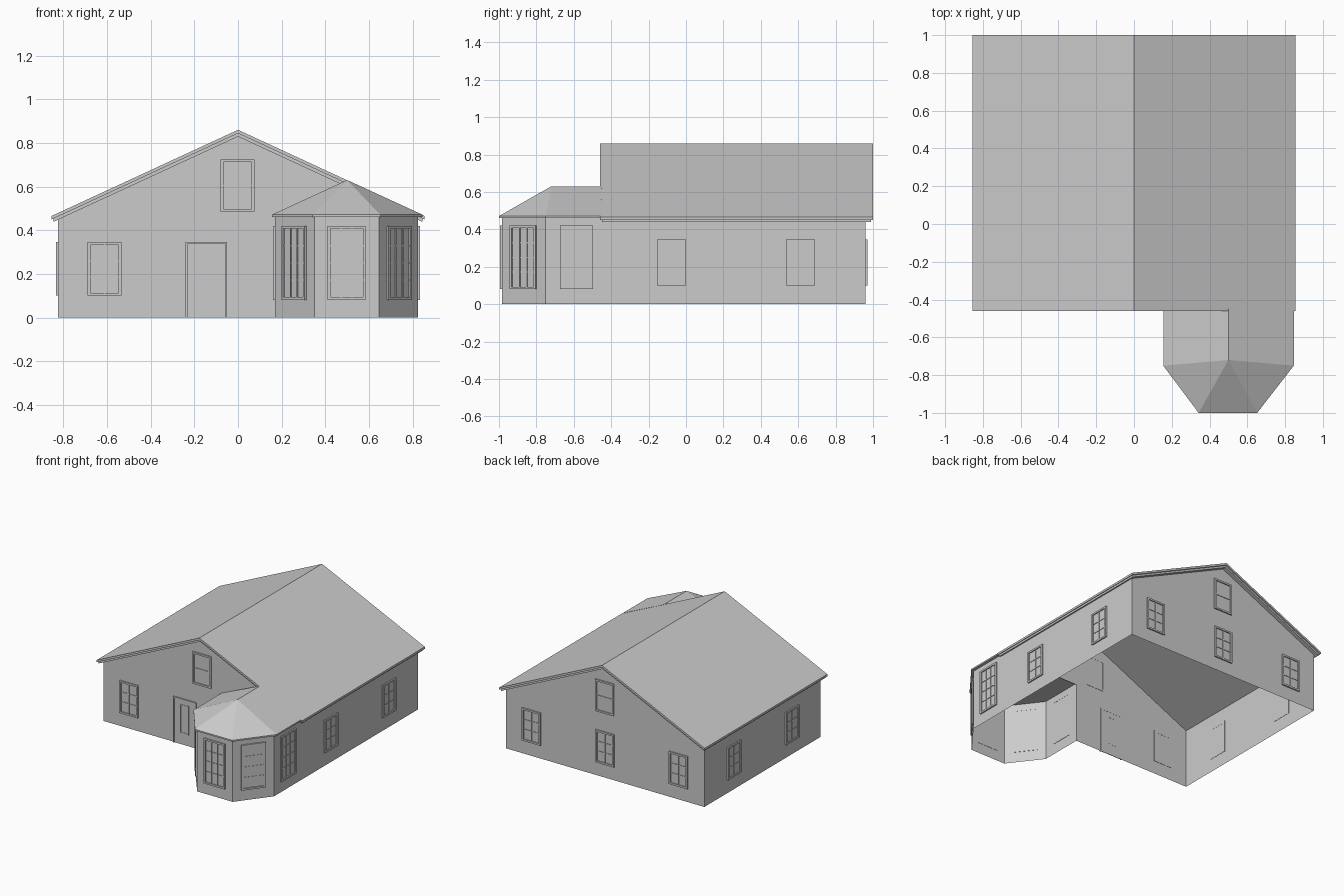
import bpy, bmesh, math
from mathutils import Matrix, Vector

if "Cube" in bpy.data.objects:
    bpy.data.objects.remove(bpy.data.objects["Cube"])

W, FRONT, BACK = 0.825, -0.42, 0.96      # main wall extents
SLOPE, EAVE, PEAK = 0.462, 0.449, 0.83   # roof pitch, wall top, gable top


def make(name, verts, faces):
    bm = bmesh.new()
    vs = [bm.verts.new(v) for v in verts]
    for f in faces:
        bm.faces.new([vs[i] for i in f])
    bmesh.ops.recalc_face_normals(bm, faces=bm.faces[:])
    return finish(name, bm)


def finish(name, bm, matrix=None):
    mesh = bpy.data.meshes.new(name)
    bm.to_mesh(mesh)
    bm.free()
    ob = bpy.data.objects.new(name, mesh)
    if matrix:
        ob.matrix_world = matrix
    bpy.context.collection.objects.link(ob)
    return ob


def prism_y(name, profile, y0, y1):
    """Closed x-z profile extruded along y."""
    n = len(profile)
    verts = [(x, y, z) for y in (y0, y1) for x, z in profile]
    faces = [range(n), range(n, 2 * n)]
    faces += [(i, (i + 1) % n, (i + 1) % n + n, i + n) for i in range(n)]
    return make(name, verts, faces)


def wall_strip(name, path, height):
    """Open run of upright wall panels along a ground path."""
    n = len(path)
    verts = [(x, y, z) for z in (0, height) for x, y in path]
    return make(name, verts, [(i, i + 1, i + 1 + n, i + n) for i in range(n - 1)])


def box(bm, x0, x1, y0, y1, z0, z1):
    m = Matrix.Translation(((x0 + x1) / 2, (y0 + y1) / 2, (z0 + z1) / 2)) \
        @ Matrix.Diagonal((x1 - x0, y1 - y0, z1 - z0, 1))
    bmesh.ops.create_cube(bm, size=1, matrix=m)


def frame(bm, x0, x1, z0, z1, t, out, sill=True):
    box(bm, x0, x0 + t, -out, 0.002, z0, z1)
    box(bm, x1 - t, x1, -out, 0.002, z0, z1)
    box(bm, x0 + t, x1 - t, -out, 0.002, z1 - t, z1)
    if sill:
        box(bm, x0 + t, x1 - t, -out, 0.002, z0, z0 + t)


def window(name, x, y, angle, w, z0, z1, cols, rows):
    """Framed window whose local -y faces outward."""
    bm = bmesh.new()
    h, t, b = w / 2, 0.013, 0.003
    frame(bm, -h, h, z0, z1, t, 0.01)
    box(bm, -h + t, h - t, -0.002, 0.001, z0 + t, z1 - t)
    for i in range(1, cols):
        c = -h + t + (w - 2 * t) * i / cols
        box(bm, c - b, c + b, -0.007, 0, z0 + t, z1 - t)
    for i in range(1, rows):
        c = z0 + t + (z1 - z0 - 2 * t) * i / rows
        box(bm, -h + t, h - t, -0.006, 0, c - b, c + b)
    finish(name, bm, Matrix.Translation((x, y, 0)) @ Matrix.Rotation(angle, 4, 'Z'))


# Main walls: open shell with a gap where the bay joins
wall_strip("main_walls", [(0.17, FRONT), (-W, FRONT), (-W, BACK), (W, BACK), (W, FRONT)], EAVE)
for name, y in (("front_gable", FRONT), ("back_gable", BACK)):
    make(name, [(-W, y, EAVE), (W, y, EAVE), (0, y, PEAK)], [(0, 1, 2)])


# Main roof: top slab and a slightly smaller trim layer beneath
def roof_layer(name, half, top, thick, y0, y1):
    edge = top - SLOPE * half
    prism_y(name, [(-half, edge), (0, top), (half, edge),
                   (half, edge - thick), (0, top - thick), (-half, edge - thick)], y0, y1)


roof_layer("roof_slab", 0.855, 0.86, 0.016, -0.46, 1.0)
roof_layer("roof_trim", 0.845, 0.844, 0.015, -0.45, 0.99)

# Bay walls
bay = [(0.17, FRONT), (0.17, -0.75), (0.35, -0.985), (0.645, -0.985), (W, -0.75), (W, FRONT)]
wall_strip("bay_walls", bay, 0.463)

# Bay roof: eave band, hipped front and ridge running into the main roof
eave = [(0.155, FRONT), (0.155, -0.75), (0.342, -1.0), (0.652, -1.0), (0.846, -0.75), (0.846, -0.457)]
verts = [(x, y, z) for z in (0.46, 0.471) for x, y in eave]
verts += [(0.5, -0.72, 0.63), (0.5, -0.45, 0.63)]
faces = [range(6)] + [(i, i + 1, i + 7, i + 6) for i in range(5)]
faces += [(6, 7, 12, 13), (7, 8, 12), (8, 9, 12), (9, 10, 12), (10, 11, 13, 12), (11, 5, 0, 6, 13)]
make("bay_roof", verts, faces)

# Bay windows, one centred on each face
for i, (a, b) in enumerate(zip(bay, bay[1:])):
    a, b = Vector(a), Vector(b)
    mid, d = (a + b) / 2, b - a
    window(f"bay_window_{i}", mid.x, mid.y, math.atan2(d.y, d.x), 0.175, 0.08, 0.42, 3, 4)

# Ground floor windows
window("front_window", -0.612, FRONT, 0, 0.155, 0.1, 0.345, 2, 3)
for i, x in enumerate((-0.612, 0, 0.612)):
    window(f"back_window_{i}", x, BACK, math.pi, 0.155, 0.1, 0.345, 2, 3)
for s, side in ((-1, "left"), (1, "right")):
    for i, y in enumerate((-0.078, 0.612)):
        window(f"{side}_window_{i}", s * W, y, s * math.pi / 2, 0.155, 0.1, 0.345, 2, 3)

# Gable sash windows
window("front_attic_window", -0.003, FRONT, 0, 0.155, 0.485, 0.725, 1, 2)
window("back_attic_window", 0.003, BACK, math.pi, 0.155, 0.485, 0.725, 1, 2)

# Front door with frame and narrow glazed panel
bm = bmesh.new()
frame(bm, -0.24, -0.05, 0, 0.345, 0.008, 0.01, sill=False)
box(bm, -0.232, -0.058, -0.003, 0.001, 0, 0.337)
frame(bm, -0.185, -0.112, 0.085, 0.3, 0.005, 0.006)
finish("front_door", bm, Matrix.Translation((0, FRONT, 0)))
